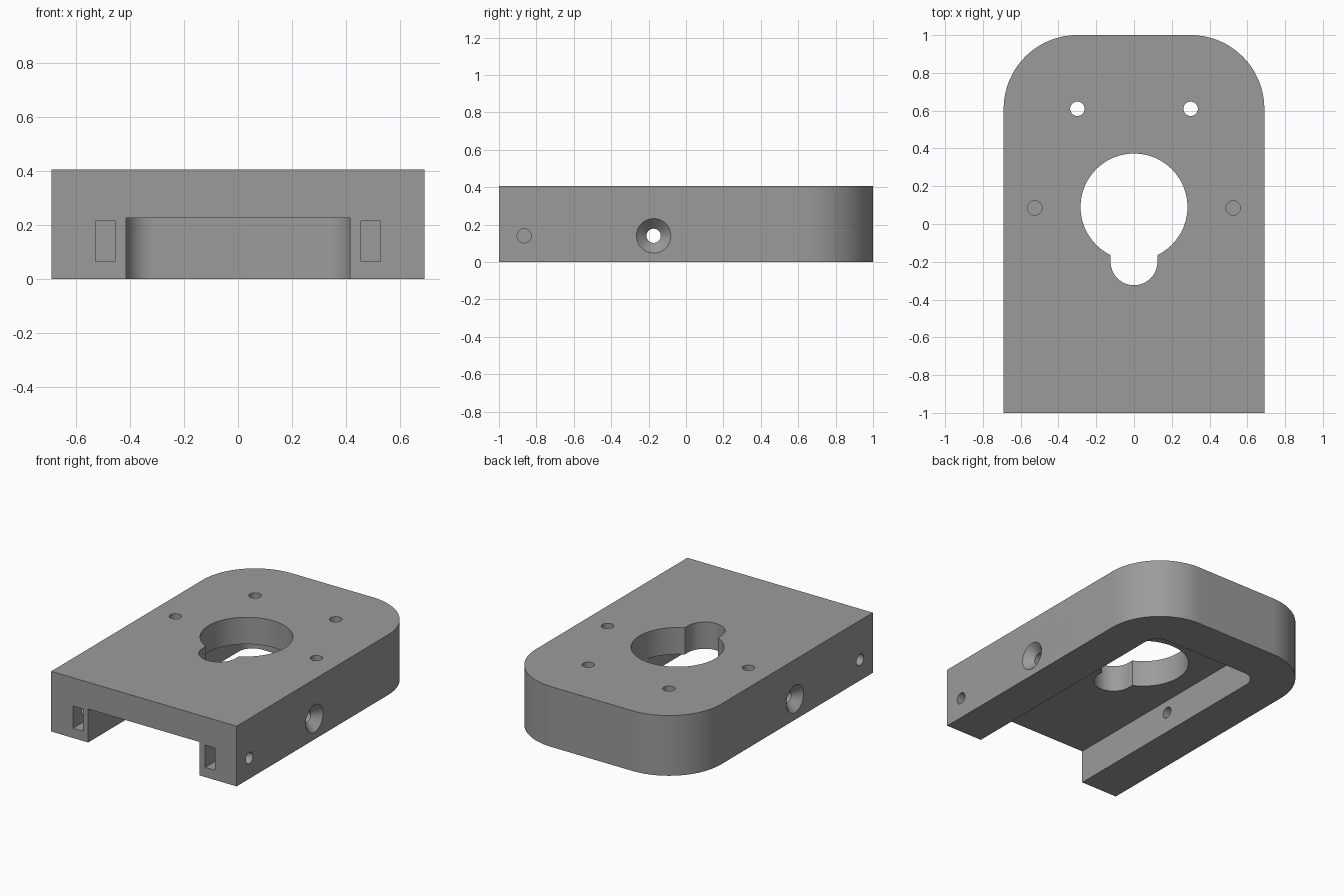
import bpy, bmesh, math
from mathutils import Matrix, Vector

if "Cube" in bpy.data.objects:
    bpy.data.objects.remove(bpy.data.objects["Cube"])

W, H = 0.69, 0.405          # half width and height of the block

gray = bpy.data.materials.new("gray plastic")
gray.diffuse_color = (0.33, 0.33, 0.33, 1)
gray.use_nodes = True
gray.node_tree.nodes["Principled BSDF"].inputs["Base Color"].default_value = gray.diffuse_color


def make_object(name, bm):
    bmesh.ops.recalc_face_normals(bm, faces=bm.faces)
    mesh = bpy.data.meshes.new(name)
    bm.to_mesh(mesh)
    bm.free()
    mesh.materials.append(gray)
    obj = bpy.data.objects.new(name, mesh)
    bpy.context.collection.objects.link(obj)
    return obj


def arc(cx, cy, r, a0, a1, steps=24):
    angles = [math.radians(a0 + (a1 - a0) * i / steps) for i in range(steps + 1)]
    return [(cx + r * math.cos(a), cy + r * math.sin(a)) for a in angles]


def prism(name, outline, z0, z1):
    bm = bmesh.new()
    face = bm.faces.new([bm.verts.new((x, y, z0)) for x, y in outline])
    new = bmesh.ops.extrude_face_region(bm, geom=[face])["geom"]
    verts = [v for v in new if isinstance(v, bmesh.types.BMVert)]
    bmesh.ops.translate(bm, verts=verts, vec=(0, 0, z1 - z0))
    return make_object(name, bm)


def rod(name, start, end, r0, r1=None, segments=48):
    start, end = Vector(start), Vector(end)
    axis = end - start
    turn = Vector((0, 0, 1)).rotation_difference(axis).to_matrix().to_4x4()
    bm = bmesh.new()
    bmesh.ops.create_cone(bm, cap_ends=True, segments=segments, radius1=r0,
                          radius2=r0 if r1 is None else r1, depth=axis.length,
                          matrix=Matrix.Translation((start + end) / 2) @ turn)
    return make_object(name, bm)


def box(name, lo, hi):
    return prism(name, [(lo[0], lo[1]), (hi[0], lo[1]), (hi[0], hi[1]), (lo[0], hi[1])],
                 lo[2], hi[2])


# Block with rounded back corners
R = 0.39
block = prism("mounting_block",
              [(-W, -1), (W, -1)] + arc(W - R, 1 - R, R, 0, 90, 32)
              + arc(R - W, 1 - R, R, 90, 180, 32), 0, H)

# Channel along the underside, open at the front
cw, ce, cr = 0.415, 0.705, 0.1
cutters = [prism("channel_cutter",
                 [(-cw, -1.1), (cw, -1.1)] + arc(cw - cr, ce - cr, cr, 0, 90, 16)
                 + arc(cr - cw, ce - cr, cr, 90, 180, 16), -0.1, 0.225)]

# Keyhole: large round opening with a round-ended slot
cutters.append(rod("round_opening_cutter", (0, 0.09, 0.15), (0, 0.09, 0.5), 0.283, segments=96))
cutters.append(prism("slot_cutter",
                     [(0.124, 0.0), (-0.124, 0.0)] + arc(0, -0.2, 0.124, 180, 360, 32),
                     0.14, 0.51))

for s in (-1, 1):
    # Back through holes and blind top holes
    cutters.append(rod("back_hole_cutter", (s * 0.3, 0.61, 0.15), (s * 0.3, 0.61, 0.5), 0.038))
    cutters.append(rod("top_hole_cutter", (s * 0.525, 0.085, 0.22), (s * 0.525, 0.085, 0.5), 0.038))
    # Countersunk screw hole through the side wall
    cutters.append(rod("screw_hole_cutter", (s * 0.35, -0.173, 0.14), (s * 0.8, -0.173, 0.14), 0.038))
    cutters.append(rod("countersink_cutter", (s * (W - 0.056), -0.173, 0.14),
                       (s * (W + 0.01), -0.173, 0.14), 0.036, 0.102))
    # Front nut slot and the side hole that meets it
    x0, x1 = sorted((s * 0.455, s * 0.528))
    cutters.append(box("nut_slot_cutter", (x0, -1.1, 0.065), (x1, -0.79, 0.215)))
    cutters.append(rod("side_hole_cutter", (s * 0.475, -0.865, 0.14), (s * 0.8, -0.865, 0.14), 0.038))

# Cut everything out of the block, then discard the cutters
bpy.context.view_layer.objects.active = block
block.select_set(True)
for cutter in cutters:
    mod = block.modifiers.new("cut", 'BOOLEAN')
    mod.operation = 'DIFFERENCE'
    mod.solver = 'EXACT'
    mod.object = cutter
    bpy.ops.object.modifier_apply(modifier=mod.name)
    bpy.data.objects.remove(cutter)

bpy.ops.object.shade_smooth_by_angle(angle=math.radians(30))
